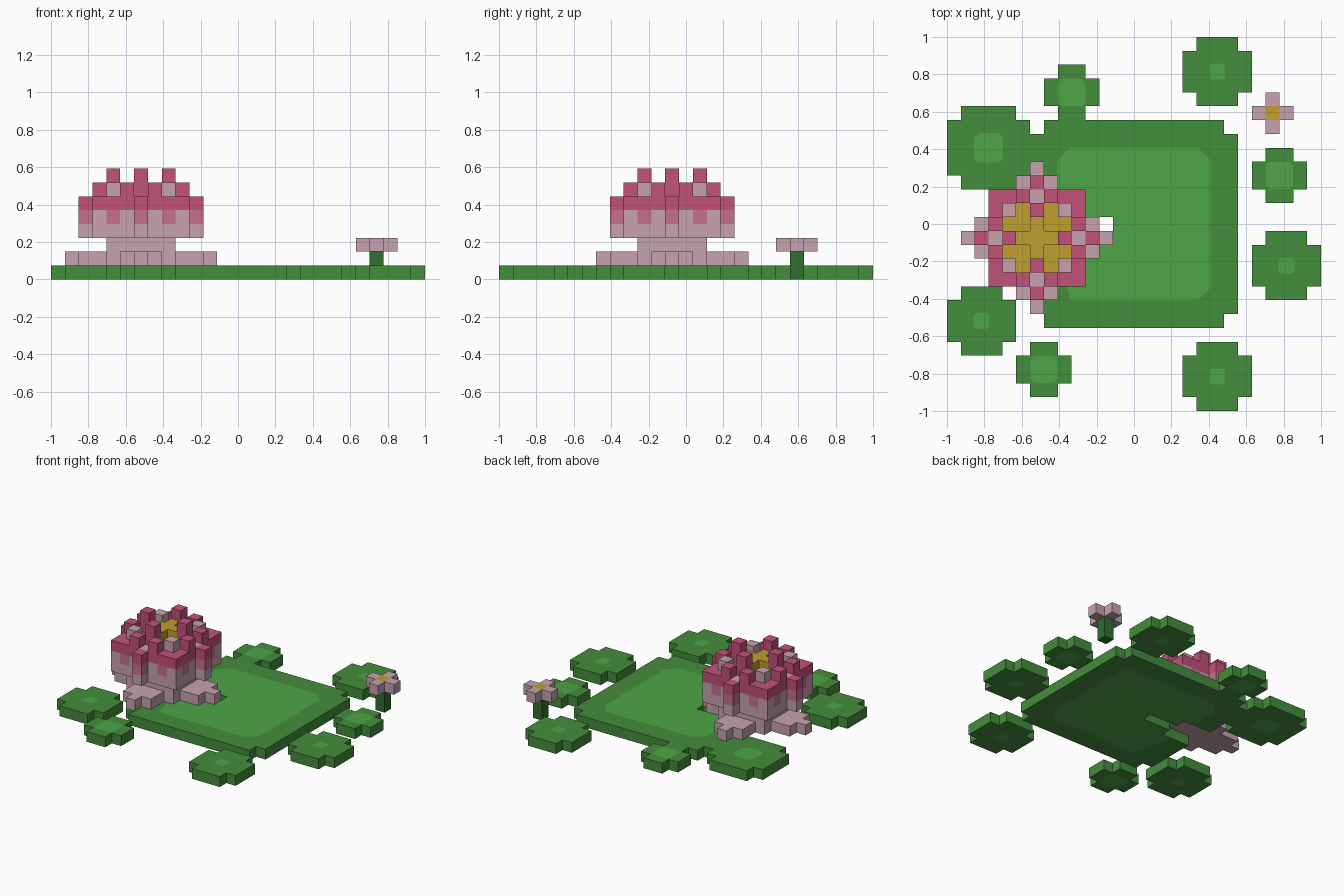
import bpy
import bmesh

cube = bpy.data.objects.get("Cube")
if cube:
    bpy.data.objects.remove(cube, do_unlink=True)

N = 27          # cells along the longest side
V = 2 / N       # cell size


def make_material(name, rgb):
    lin = [((c / 255 + 0.055) / 1.055) ** 2.4 for c in rgb]
    mat = bpy.data.materials.new(name)
    mat.use_nodes = True
    mat.diffuse_color = (*lin, 1)
    mat.node_tree.nodes["Principled BSDF"].inputs["Base Color"].default_value = (*lin, 1)
    return mat


MATS = {
    "leaf": make_material("leaf green", (68, 142, 60)),
    "light": make_material("light leaf green", (78, 166, 72)),
    "stem": make_material("stem green", (50, 112, 50)),
    "pale": make_material("pale pink", (198, 162, 175)),
    "rose": make_material("rose pink", (198, 112, 142)),
    "deep": make_material("deep pink", (196, 82, 122)),
    "gold": make_material("gold", (192, 160, 46)),
}


def finish(name, bm, keys):
    mesh = bpy.data.meshes.new(name)
    bmesh.ops.recalc_face_normals(bm, faces=bm.faces)
    bm.to_mesh(mesh)
    bm.free()
    for key in keys:
        mesh.materials.append(MATS[key])
    obj = bpy.data.objects.new(name, mesh)
    bpy.context.collection.objects.link(obj)
    return obj


def build_cells(name, cells):
    """Skin a {(col, row, layer): colour} grid with its exposed faces."""
    keys = sorted(set(cells.values()))
    bm = bmesh.new()
    for cell, key in cells.items():
        for axis in range(3):
            for side in (0, 1):
                near = list(cell)
                near[axis] += 2 * side - 1
                if tuple(near) in cells:
                    continue
                quad = []
                for a, b in ((0, 0), (1, 0), (1, 1), (0, 1)):
                    p = list(cell)
                    p[axis] += side
                    p[(axis + 1) % 3] += a
                    p[(axis + 2) % 3] += b
                    quad.append(bm.verts.new((p[0] * V - 1, p[1] * V - 1, p[2] * V)))
                face = bm.faces.new(quad if side else quad[::-1])
                face.material_index = keys.index(key)
    bmesh.ops.remove_doubles(bm, verts=bm.verts, dist=V / 100)
    bmesh.ops.dissolve_limit(bm, angle_limit=0.01, verts=bm.verts, edges=bm.edges,
                             delimit={"MATERIAL"})
    return finish(name, bm, keys)


def build_patch(name, outline):
    """Thin painted area showing on both sides of a leaf."""
    for label, z in (("top", V + 0.001), ("underside", -0.001)):
        bm = bmesh.new()
        face = bm.faces.new([bm.verts.new((x, y, z)) for x, y in outline])
        if label == "underside":
            face.normal_flip()
        mesh = bpy.data.meshes.new(f"{name}_{label}")
        bm.to_mesh(mesh)
        bm.free()
        mesh.materials.append(MATS["light"])
        obj = bpy.data.objects.new(f"{name}_{label}", mesh)
        bpy.context.collection.objects.link(obj)


def clipped_square(cx, cy, r, c):
    """Square outline with cut corners, anticlockwise from the lower left."""
    return [(cx + x, cy + y) for x, y in (
        (c - r, -r), (r - c, -r), (r, c - r), (r, r - c),
        (r - c, r), (c - r, r), (-r, r - c), (-r, c - r))]


def leaf_cells(col, row, size):
    end = size - 1
    return {(col + i, row + j, 0): "leaf" for i in range(size) for j in range(size)
            if not (i in (0, end) and j in (0, end))}


# Small floating leaves: column, row, size in cells, half width of light centre
pads = {
    "back_right_leaf": (17, 22, 5, 0.042),
    "back_leaf": (7, 21, 4, 0.073),
    "back_left_leaf": (0, 16, 6, 0.078),
    "front_left_leaf": (0, 4, 5, 0.042),
    "front_leaf": (5, 1, 4, 0.073),
    "front_right_leaf": (17, 0, 5, 0.042),
    "side_leaf": (22, 8, 5, 0.042),
    "small_side_leaf": (22, 15, 4, 0.073),
}
for name, (col, row, size, half) in pads.items():
    build_cells(name, leaf_cells(col, row, size))
    mid = size / 2
    build_patch(name + "_centre", clipped_square(
        (col + mid) * V - 1, (row + mid) * V - 1, half, half * 0.3))

# Large leaf with a stepped slit on one side
big = leaf_cells(6, 6, 15)
for col in range(6, 12):
    spread = 1 if col < 9 else 0
    for row in range(13 - spread, 14 + spread):
        big.pop((col, row, 0), None)
build_cells("large_leaf", big)
tip, step = 12 * V - 1, 9 * V - 1
slit = [(-0.41, 1.5 * V), (step, 1.5 * V), (step, V / 2), (tip, V / 2),
        (tip, -V / 2), (step, -V / 2), (step, -1.5 * V), (-0.41, -1.5 * V)]
build_patch("large_leaf_centre", clipped_square(0, 0, 0.41, 0.07) + slit)

# Flower base: four spreading petals and a core, around the flower centre
CX, CY = 6, 12
base = {}
for i in range(-5, 6):
    for j in range(-5, 6):
        near, far = sorted((abs(i), abs(j)))
        if far <= 2 or (near <= 1 and far <= 4) or near == 0:
            base[CX + i, CY + j, 1] = "pale"
        if far <= 2:
            base[CX + i, CY + j, 2] = "pale"
build_cells("flower_base", base)

# Blossom columns by (near, far) offset from the centre: top layer, tip colour, tip start
columns = {
    (0, 0): (6, "gold", 4), (0, 1): (6, "gold", 4), (1, 1): (5, "gold", 4),
    (1, 2): (5, "gold", 4), (0, 2): (7, "deep", 5), (2, 2): (6, "pale", 5),
    (0, 3): (5, "pale", 5), (1, 3): (6, "deep", 5), (2, 3): (5, "deep", 5),
    (3, 3): (5, "deep", 5), (0, 4): (5, "deep", 5),
}
faded = {(2, 3), (0, 4)}
blossom = {}
for i in range(-4, 5):
    for j in range(-4, 5):
        spot = tuple(sorted((abs(i), abs(j))))
        if spot not in columns:
            continue
        top, colour, start = columns[spot]
        for layer in range(3, top + 1):
            key = colour if layer >= start else "pale"
            if layer == 4 and spot in faded:
                key = "rose"
            blossom[CX + i, CY + j, layer] = key
build_cells("flower_blossom", blossom)

# Little flower on a stem
build_cells("little_stem", {(23, 21, layer): "stem" for layer in (0, 1)})
build_cells("little_flower", {(23 + i, 21 + j, 2): "pale" if i or j else "gold"
                              for i in (-1, 0, 1) for j in (-1, 0, 1) if not i * j})
